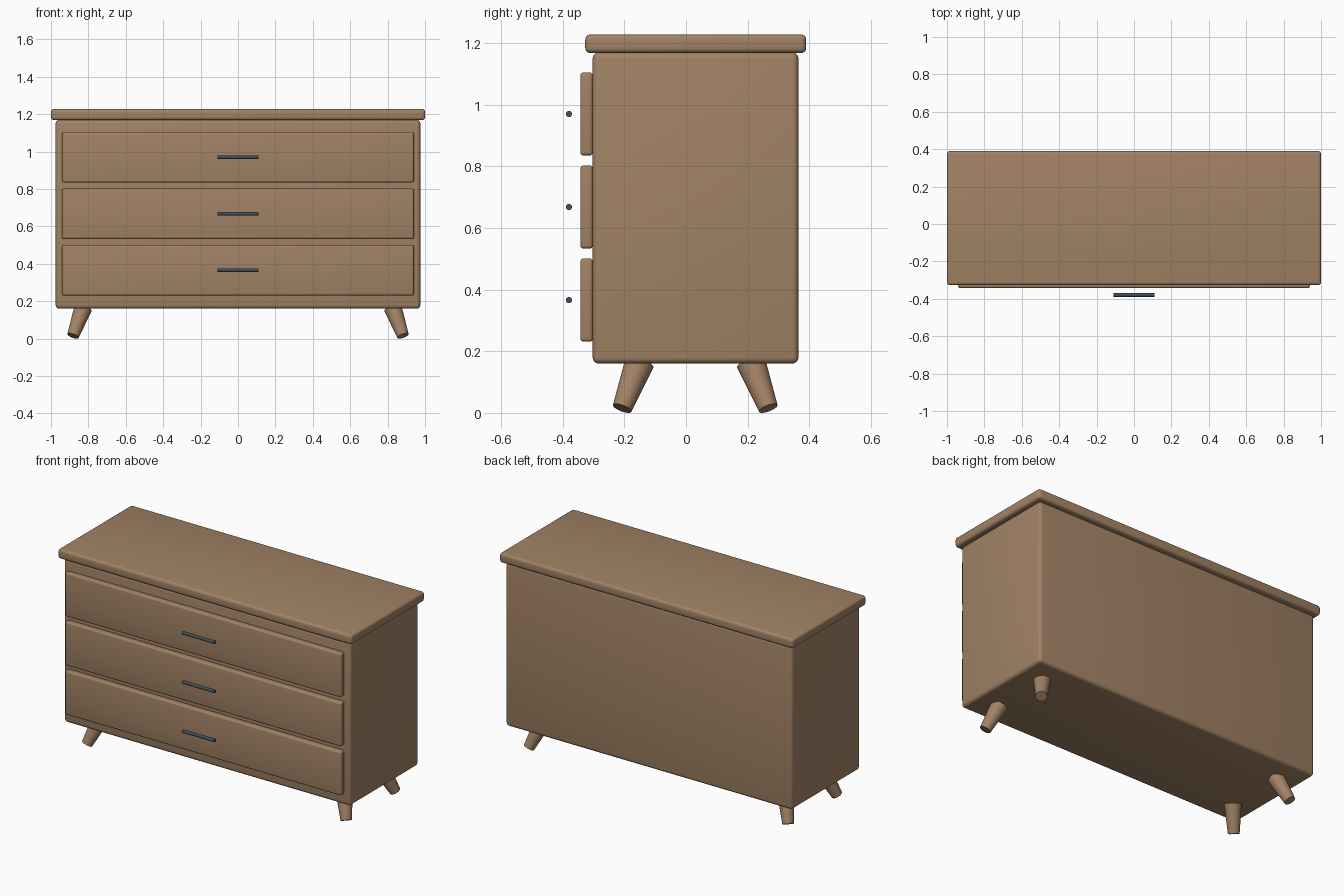
import bpy
import math
from mathutils import Vector

cube = bpy.data.objects.get("Cube")
if cube:
    bpy.data.objects.remove(cube, do_unlink=True)


def make_material(name, rgb):
    mat = bpy.data.materials.new(name)
    mat.use_nodes = True
    color = (*rgb, 1.0)
    mat.diffuse_color = color
    bsdf = next(n for n in mat.node_tree.nodes if n.type == "BSDF_PRINCIPLED")
    bsdf.inputs["Base Color"].default_value = color
    return mat


wood = make_material("warm wood", (0.36, 0.225, 0.13))
metal = make_material("dark metal", (0.055, 0.078, 0.09))


def finish(obj, name, mat):
    obj.name = name
    obj.data.materials.append(mat)
    bpy.ops.object.shade_smooth_by_angle(angle=math.radians(40))
    return obj


def rounded_box(name, low, high, radius, mat):
    """Box between two corners, with rounded edges."""
    low, high = Vector(low), Vector(high)
    bpy.ops.mesh.primitive_cube_add(size=1, location=(low + high) / 2)
    obj = bpy.context.object
    obj.scale = high - low
    bpy.ops.object.transform_apply(location=False, rotation=False, scale=True)
    bevel = obj.modifiers.new("rounded edges", "BEVEL")
    bevel.width = radius
    bevel.segments = 4
    bpy.ops.object.modifier_apply(modifier=bevel.name)
    return finish(obj, name, mat)


def tapered_rod(name, start, end, r_start, r_end, mat):
    """Round rod from start to end."""
    start, end = Vector(start), Vector(end)
    axis = end - start
    bpy.ops.mesh.primitive_cone_add(
        vertices=32, radius1=r_start, radius2=r_end, depth=axis.length,
        location=(start + end) / 2,
        rotation=axis.to_track_quat("Z", "Y").to_euler())
    return finish(bpy.context.object, name, mat)


# Cabinet and overhanging top
rounded_box("cabinet_body", (-0.975, -0.303, 0.16), (0.975, 0.365, 1.17), 0.02, wood)
rounded_box("top_board", (-1, -0.327, 1.168), (1, 0.39, 1.228), 0.016, wood)

# Drawers, each with a bar handle
for i, level in enumerate(("bottom", "middle", "top")):
    z = 0.366 + 0.302 * i
    rounded_box(level + "_drawer", (-0.94, -0.343, z - 0.135),
                (0.94, -0.302, z + 0.135), 0.011, wood)
    tapered_rod(level + "_handle", (-0.11, -0.38, z), (0.11, -0.38, z),
                0.01, 0.01, metal)

# Splayed, tapered legs
mid_y = 0.03
for side, sx in (("left", 1), ("right", -1)):
    for end, sy in (("front", -1), ("back", 1)):
        tapered_rod(f"{end}_{side}_leg",
                    (sx * 0.882, mid_y + sy * 0.237, 0.015),
                    (sx * 0.828, mid_y + sy * 0.181, 0.163),
                    0.032, 0.048, wood)
